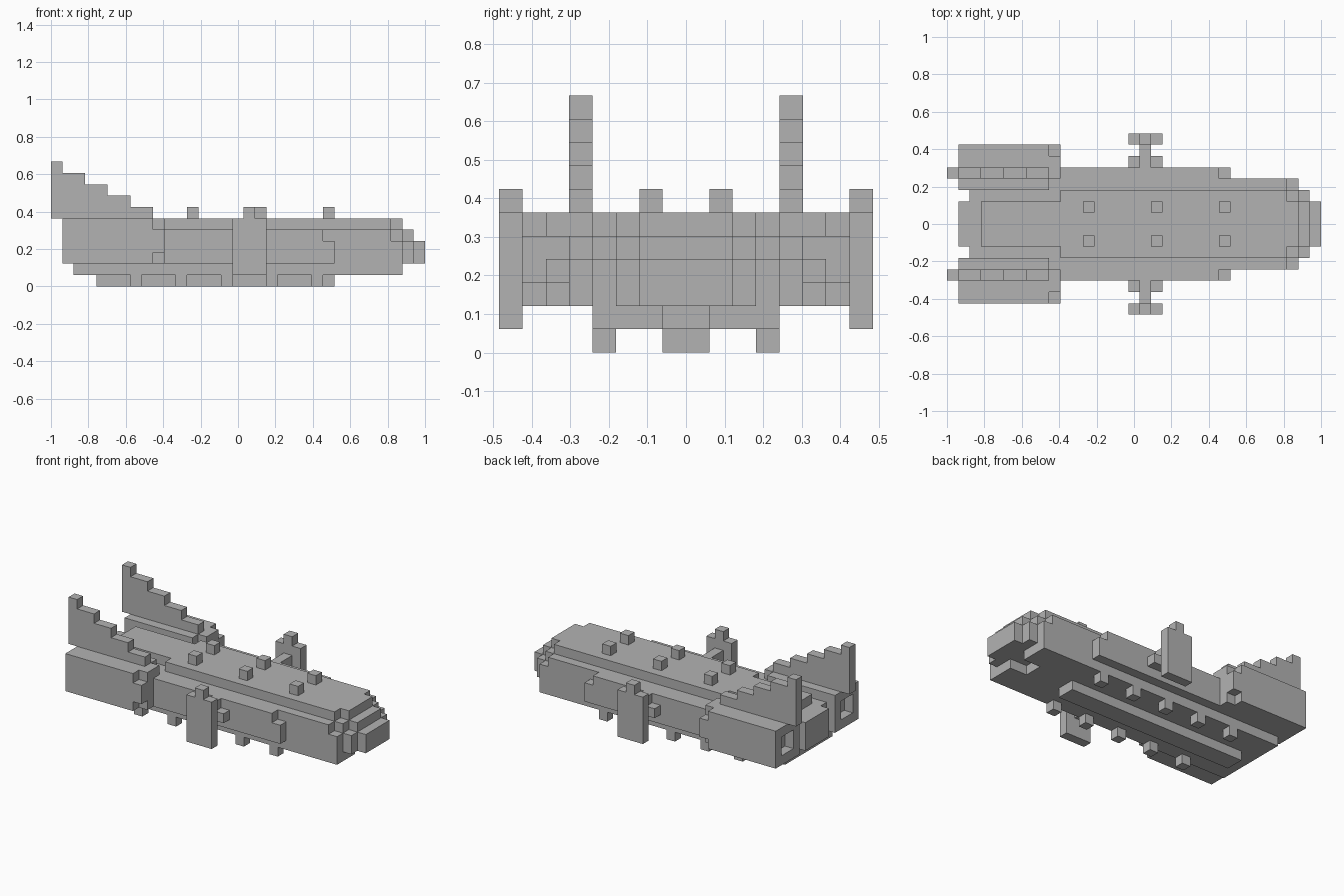
import bpy
import bmesh
from mathutils import Vector

cube = bpy.data.objects.get("Cube")
if cube:
    bpy.data.objects.remove(cube, do_unlink=True)

U = 2 / 33  # block size
grey = bpy.data.materials.new("hull_grey")
grey.use_nodes = True
grey.diffuse_color = (0.45, 0.45, 0.45, 1)
grey.node_tree.nodes["Principled BSDF"].inputs["Base Color"].default_value = grey.diffuse_color

parts = {}    # part name -> block cells
filled = set()


def block(name, x, y, z, sides=(1, -1)):
    """Fill a range of blocks, mirrored left and right of the centre line."""
    for side in sides:
        for i in range(*x):
            for j in range(*y):
                for k in range(*z):
                    cell = (i, j if side > 0 else -j - 1, k)
                    if cell not in filled:
                        filled.add(cell)
                        suffix = name if y[0] == 0 else name + ("_left" if side > 0 else "_right")
                        parts.setdefault(suffix, set()).add(cell)


# Main hull: stepped layers that narrow toward the nose
block("hull", (1, 33), (0, 2), (2, 5))
block("hull", (2, 32), (0, 3), (2, 4))
block("hull", (2, 31), (0, 3), (4, 5))
block("hull", (10, 31), (0, 4), (2, 4))
block("hull", (10, 30), (0, 4), (4, 5))
block("hull", (32, 33), (0, 2), (2, 4))
filled.difference_update({(32, j, 4) for j in range(-2, 2)})
parts["hull"] &= filled

# Side armour strips
block("side_armour", (10, 25), (4, 5), (2, 4))
block("side_armour", (10, 24), (4, 5), (4, 5))

# Upper deck
block("deck", (3, 31), (0, 2), (5, 6))
block("deck", (10, 30), (0, 3), (5, 6))

# Belly plate with a notch at the nose, and keel
block("belly", (2, 29), (0, 4), (1, 2))
block("belly", (29, 31), (0 + 1, 4), (1, 2))
block("keel", (4, 25), (0, 1), (0, 1))

# Belly pegs and deck studs
for i in range(7, 24, 4):
    block("belly_peg", (i, i + 1), (3, 4), (0, 1))
for i in range(12, 25, 6):
    block("deck_stud", (i, i + 1), (1, 2), (6, 7))

# Engines: hollow exhaust frame, solid body, chamfered intake
for y, z in (((3, 4), (2, 6)), ((6, 7), (2, 6)), ((4, 6), (2, 3)), ((4, 6), (5, 6))):
    block("engine", (1, 2), y, z)
block("engine", (2, 9), (3, 7), (2, 6))
block("engine", (9, 10), (3, 7), (3, 5))
block("engine", (9, 10), (4, 6), (2, 6))

# Stepped tail fins
for step, end in enumerate((9, 7, 5, 3, 1)):
    block("tail_fin", (0, end), (4, 5), (6 + step, 7 + step))

# Side pods on short arms
block("pod", (16, 19), (7, 8), (1, 6))
block("pod", (17, 18), (7, 8), (6, 7))
block("pod_arm", (17, 18), (5, 7), (3, 5))
block("pod_clamp", (16, 17), (5, 6), (3, 4))
block("pod_clamp", (18, 19), (5, 6), (3, 4))


def build(name, cells):
    """Skin the exposed sides of a part and merge coplanar faces."""
    bm = bmesh.new()
    for cell in sorted(cells):
        base = Vector(cell)
        for axis in range(3):
            for sign in (0, 1):
                near = list(cell)
                near[axis] += 2 * sign - 1
                if tuple(near) in filled:
                    continue
                a, b = Vector(), Vector()
                a[(axis + 1) % 3] = 1
                b[(axis + 2) % 3] = 1
                corner = base.copy()
                corner[axis] += sign
                ring = [corner, corner + a, corner + a + b, corner + b]
                if not sign:
                    ring.reverse()
                bm.faces.new([bm.verts.new(Vector((p.x * U - 1, p.y * U, p.z * U))) for p in ring])
    bmesh.ops.remove_doubles(bm, verts=bm.verts, dist=U / 100)
    bmesh.ops.dissolve_limit(bm, angle_limit=0.01, verts=bm.verts, edges=bm.edges)
    mesh = bpy.data.meshes.new(name)
    bm.to_mesh(mesh)
    bm.free()
    mesh.materials.append(grey)
    bpy.context.collection.objects.link(bpy.data.objects.new(name, mesh))


for part_name, part_cells in parts.items():
    build(part_name, part_cells)
